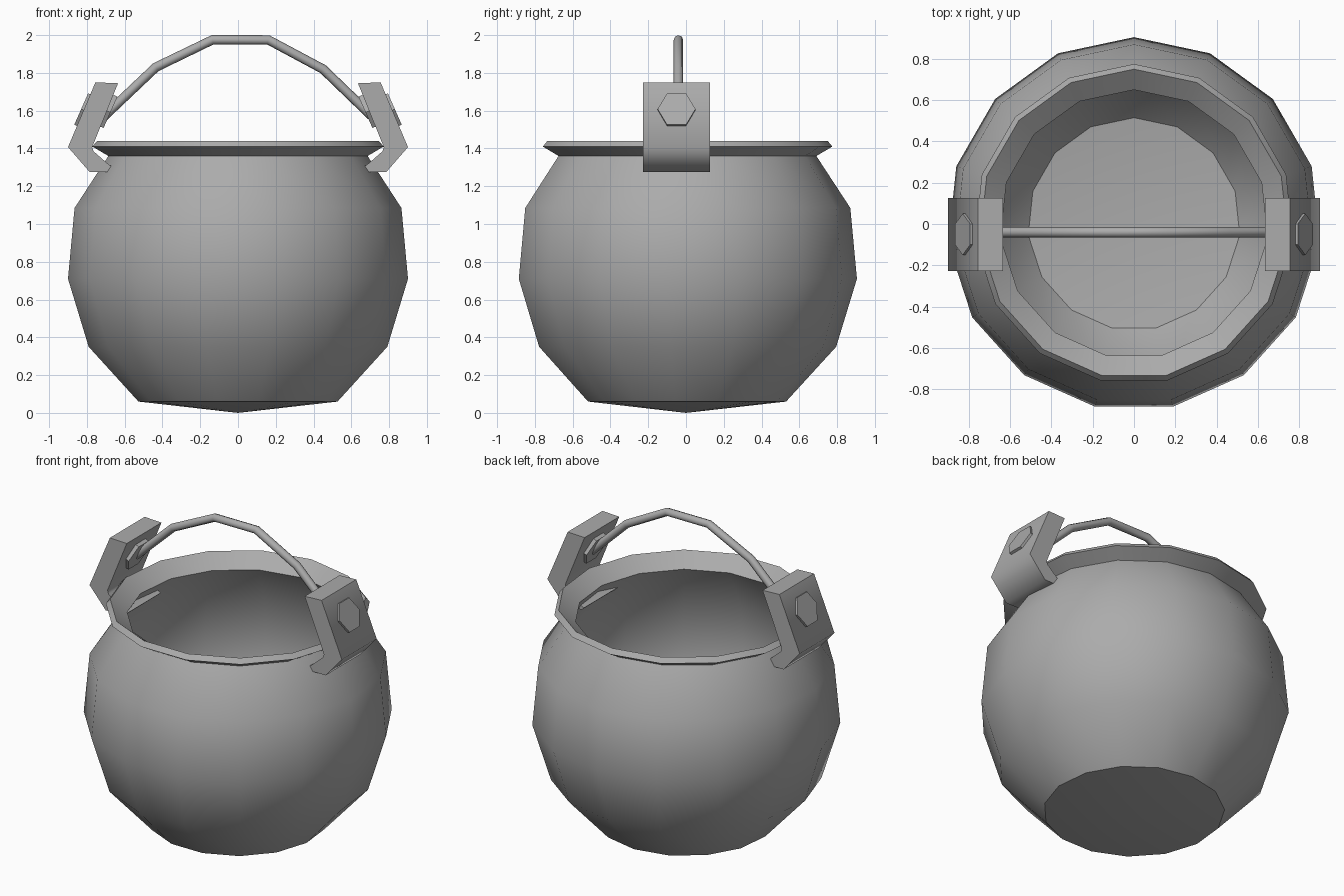
import bpy, bmesh
from math import sin, cos, pi, radians
from mathutils import Vector

if "Cube" in bpy.data.objects:
    bpy.data.objects.remove(bpy.data.objects["Cube"])

Y0 = -0.05  # depth centre of handle and brackets
iron = bpy.data.materials.new("iron")
iron.diffuse_color = (0.41, 0.41, 0.41, 1)
iron.use_nodes = True
iron.node_tree.nodes["Principled BSDF"].inputs["Base Color"].default_value = iron.diffuse_color


def finish(name, bm, smooth=None):
    bmesh.ops.recalc_face_normals(bm, faces=bm.faces)
    me = bpy.data.meshes.new(name)
    bm.to_mesh(me)
    bm.free()
    me.materials.append(iron)
    ob = bpy.data.objects.new(name, me)
    bpy.context.collection.objects.link(ob)
    if smooth:
        bpy.ops.object.select_all(action='DESELECT')
        ob.select_set(True)
        bpy.context.view_layer.objects.active = ob
        bpy.ops.object.shade_smooth_by_angle(angle=radians(smooth))
    return ob


def lathe(name, profile, sides, smooth):
    """Revolve (radius, z) points; first and last points lie on the axis."""
    bm = bmesh.new()
    rings = [[bm.verts.new((r * sin(2 * pi * i / sides), r * cos(2 * pi * i / sides), z))
              for i in range(sides)] for r, z in profile[1:-1]]
    for a, b in zip(rings, rings[1:]):
        for i in range(sides):
            j = (i + 1) % sides
            bm.faces.new((a[i], a[j], b[j], b[i]))
    for ring, (_, z) in ((rings[0], profile[0]), (rings[-1], profile[-1])):
        tip = bm.verts.new((0, 0, z))
        for i in range(sides):
            bm.faces.new((ring[i], ring[(i + 1) % sides], tip))
    return finish(name, bm, smooth)


def prism(name, points, offset, smooth=None):
    """Extrude a closed loop of points along an offset vector."""
    bm = bmesh.new()
    face = bm.faces.new([bm.verts.new(p) for p in points])
    ext = bmesh.ops.extrude_face_region(bm, geom=[face])
    verts = [v for v in ext['geom'] if isinstance(v, bmesh.types.BMVert)]
    bmesh.ops.translate(bm, verts=verts, vec=offset)
    return finish(name, bm, smooth)


# Pot: outer wall, flared rim, inner wall
outer = [(0, 0), (0.53, 0.06), (0.795, 0.35), (0.905, 0.71), (0.87, 1.085), (0.69, 1.36)]
rim = [(0.775, 1.41), (0.75, 1.44)]
inner = [(0.65, 1.36), (0.83, 1.07), (0.86, 0.71), (0.755, 0.37), (0.515, 0.10), (0, 0.04)]
lathe("pot", outer + rim + inner, 15, 35)

# Hooked brackets and hexagonal bolt heads, one set per side
bracket = [(0.755, 1.75), (0.635, 1.745), (0.772, 1.407), (0.765, 1.385), (0.685, 1.315),
           (0.64, 1.29), (0.655, 1.275), (0.785, 1.275), (0.90, 1.407)]
for s, side in ((-1, "left"), (1, "right")):
    prism(side + "_bracket", [(s * x, Y0 - 0.177, z) for x, z in bracket], (0, 0.354, 0), 67)
    up = Vector((-s * 0.405, 0, 0.914))
    normal = Vector((s * 0.914, 0, 0.405))
    for part, cx in (("outer", 0.81), ("inner", 0.695)):
        centre = Vector((s * cx, Y0, 1.60)) - normal * 0.022
        hexagon = [centre + Vector((0, 0.1 * cos(k * pi / 3), 0)) + up * 0.105 * sin(k * pi / 3)
                   for k in range(6)]
        prism(f"{side}_{part}_bolt", hexagon, normal * 0.044)

# Bail handle: bevelled polyline between the brackets
path = [(-0.72, 1.56), (-0.435, 1.83), (-0.135, 1.975), (0.16, 1.975), (0.45, 1.82), (0.72, 1.56)]
curve = bpy.data.curves.new("handle", 'CURVE')
curve.dimensions = '3D'
curve.bevel_depth = 0.025
curve.bevel_resolution = 2
curve.use_fill_caps = True
curve.materials.append(iron)
spline = curve.splines.new('POLY')
spline.points.add(len(path) - 1)
for p, (x, z) in zip(spline.points, path):
    p.co = (x, Y0 + 0.01, z, 1)
bpy.context.collection.objects.link(bpy.data.objects.new("handle", curve))
